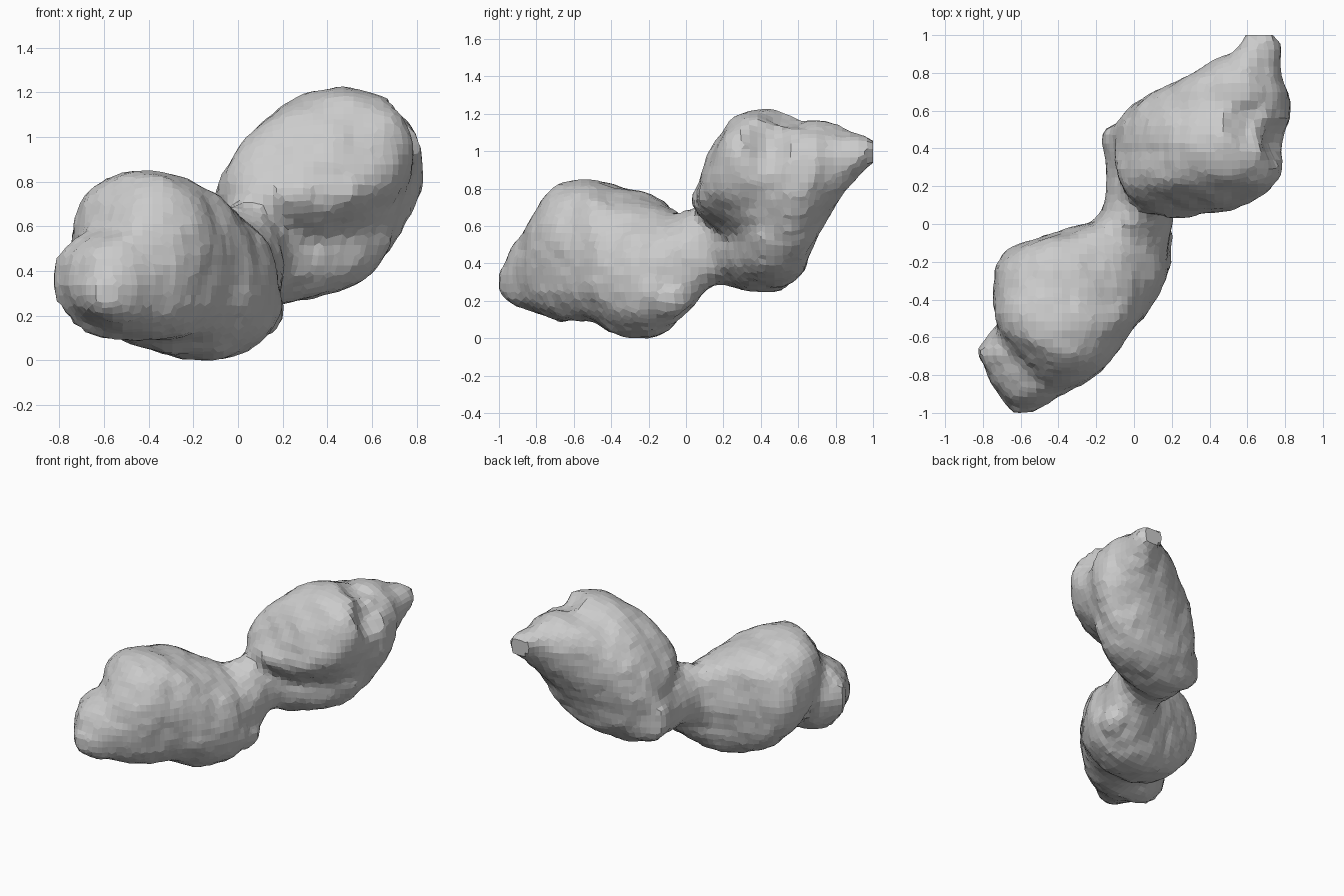
import bpy, bmesh, math
from mathutils import Vector, noise

# Cross-sections along y: y, x min, x max, z min, z max, lean in degrees
FRONT_BODY = [
    (-.89, -.52, -.36, .34, .48, 0), (-.85, -.54, -.28, .24, .59, 0),
    (-.80, -.54, -.21, .18, .68, 0), (-.75, -.57, -.16, .14, .77, 0),
    (-.68, -.64, -.10, .11, .82, -2), (-.60, -.70, -.04, .10, .85, -8),
    (-.50, -.73, .05, .10, .85, -12), (-.40, -.74, .11, .03, .82, -14),
    (-.30, -.74, .17, .01, .79, -14), (-.20, -.73, .19, .00, .77, -14),
    (-.12, -.64, .18, .03, .73, -14), (-.07, -.48, .18, .06, .68, -12),
    (-.02, -.30, .18, .13, .66, -8), (.03, -.12, .15, .20, .60, 0),
]
FRONT_KNOB = [
    (-1.0, -.63, -.55, .25, .37, 0), (-.97, -.67, -.50, .20, .43, 0),
    (-.92, -.70, -.42, .18, .51, 0), (-.85, -.74, -.30, .16, .56, 0),
    (-.77, -.78, -.22, .12, .58, -8), (-.68, -.84, -.22, .08, .59, -8),
    (-.60, -.77, -.26, .10, .57, -8), (-.50, -.66, -.35, .20, .50, 0),
]
NECK = [
    (-.20, -.30, .15, .20, .60, 0), (-.05, -.28, .20, .12, .66, -5),
    (.02, -.19, .20, .15, .69, 0), (.10, -.15, .20, .25, .68, 0),
    (.18, -.15, .26, .29, .70, 5), (.25, -.15, .42, .28, .72, 10),
    (.32, -.15, .58, .25, .74, 14), (.40, -.16, .68, .26, .76, 14),
    (.48, -.19, .70, .25, .78, 14), (.54, -.09, .66, .28, .78, 14),
    (.62, .05, .55, .36, .76, 10),
]
BACK_LOBE = [
    (.04, .16, .34, .70, .78, 0), (.07, .08, .45, .67, .82, 5),
    (.10, .02, .58, .64, .90, 10), (.15, -.04, .69, .60, 1.03, 14),
    (.24, -.08, .77, .52, 1.17, 18), (.32, -.10, .78, .42, 1.21, 20),
    (.40, -.10, .78, .34, 1.22, 20), (.48, -.10, .79, .28, 1.22, 18),
    (.54, -.08, .82, .28, 1.20, 15), (.62, -.02, .83, .34, 1.16, 15),
    (.70, .12, .82, .55, 1.16, 12), (.78, .26, .78, .68, 1.14, 8),
    (.87, .44, .78, .82, 1.10, 0), (.94, .57, .77, .90, 1.09, 0),
    (1.0, .60, .76, .93, 1.08, 0),
]
# Local dents and bumps: centre, radius, push
DENTS = [((.70, .44, 1.03), .15, -.08), ((.60, .52, 1.16), .13, -.05),
         ((.16, -.06, .18), .11, .04)]
SIDES = 44


def section(power, y, x0, x1, z0, z1, lean):
    soft = lambda v: math.copysign(abs(v) ** power, v)
    turn = math.radians(lean)
    return [Vector(((x0 + x1) / 2 + (x1 - x0) / 2 * soft(math.cos(t)), y,
                    (z0 + z1) / 2 + (z1 - z0) / 2 * soft(math.sin(t + turn))))
            for t in (math.tau * i / SIDES for i in range(SIDES))]


def loft(bm, sections, power):
    rings = [[bm.verts.new(p) for p in section(power, *s)] for s in sections]
    for a, b in zip(rings, rings[1:]):
        for i in range(SIDES):
            j = (i + 1) % SIDES
            bm.faces.new((a[i], a[j], b[j], b[i]))
    bm.faces.new(rings[0][::-1])
    bm.faces.new(rings[-1])


# Loft the overlapping masses
bm = bmesh.new()
for part, power in ((FRONT_BODY, .9), (FRONT_KNOB, .92), (NECK, .95), (BACK_LOBE, 1)):
    loft(bm, part, power)
bmesh.ops.recalc_face_normals(bm, faces=bm.faces)
mesh = bpy.data.meshes.new("two_lobed_rock")
bm.to_mesh(mesh)
bm.free()
rock = bpy.data.objects.new("two_lobed_rock", mesh)
bpy.context.collection.objects.link(rock)

# Fuse them into one faceted skin
fuse = rock.modifiers.new("fuse", 'REMESH')
fuse.mode = 'VOXEL'
fuse.voxel_size = .045
soften = rock.modifiers.new("soften", 'SMOOTH')
soften.factor = .4
soften.iterations = 1
skin = bpy.data.meshes.new_from_object(rock.evaluated_get(bpy.context.evaluated_depsgraph_get()))
rock.modifiers.clear()
rock.data = skin

# Rough lumps and dents, leaving the flat cut end alone
bm = bmesh.new()
bm.from_mesh(skin)
bm.normal_update()
moves = []
for v in bm.verts:
    push = .004 + .014 * noise.noise(v.co * 6) + .008 * noise.noise(v.co * 14)
    for c, r, amount in DENTS:
        push += amount * max(0, 1 - ((v.co - Vector(c)).length / r) ** 2)
    moves.append((v, v.normal * push))
for v, d in moves:
    v.co += d
    v.co.z = max(v.co.z, 0)
    if v.co.y > .97:
        v.co.y = 1
    v.co.y = max(v.co.y, -1)
bm.to_mesh(skin)
bm.free()
for p in skin.polygons:
    p.use_smooth = False
